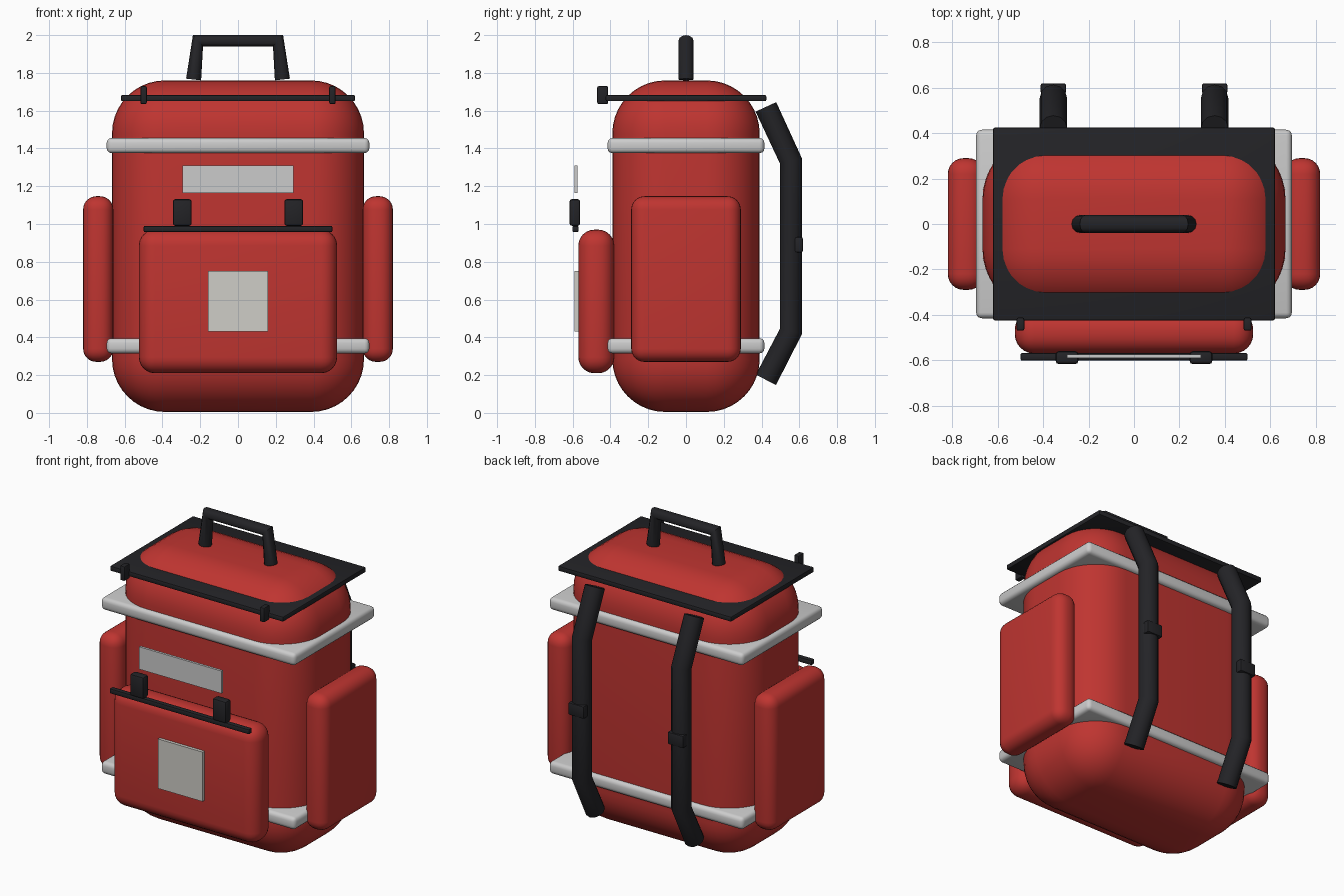
import bpy
import math

if "Cube" in bpy.data.objects:
    bpy.data.objects.remove(bpy.data.objects["Cube"])


def material(name, rgb):
    m = bpy.data.materials.new(name)
    m.diffuse_color = (*rgb, 1)
    m.use_nodes = True
    m.node_tree.nodes["Principled BSDF"].inputs["Base Color"].default_value = m.diffuse_color
    return m


RED = material("red_fabric", (0.52, 0.035, 0.03))
BLACK = material("black_webbing", (0.017, 0.017, 0.02))
SILVER = material("silver_trim", (0.52, 0.53, 0.54))
CREAM = material("pale_patch", (0.62, 0.61, 0.57))


def box(name, x, y, z, mat, radius=0.0, segments=3):
    """Rounded box from (min, max) ranges on each axis."""
    bpy.ops.mesh.primitive_cube_add(size=1, location=[sum(r) / 2 for r in (x, y, z)])
    ob = bpy.context.object
    ob.name = name
    ob.scale = [r[1] - r[0] for r in (x, y, z)]
    bpy.ops.object.transform_apply(location=False, rotation=False, scale=True)
    ob.data.materials.append(mat)
    if radius:
        bev = ob.modifiers.new("round", 'BEVEL')
        bev.width = radius
        bev.segments = segments
        bpy.ops.object.modifier_apply(modifier=bev.name)
        bpy.ops.object.shade_smooth_by_angle(angle=math.radians(35))
    return ob


def tube(name, points, radius, mat):
    """Round tube along a straight-segment path."""
    cu = bpy.data.curves.new(name, 'CURVE')
    cu.dimensions = '3D'
    cu.bevel_depth = radius
    cu.bevel_resolution = 4
    cu.use_fill_caps = True
    sp = cu.splines.new('POLY')
    sp.points.add(len(points) - 1)
    for p, co in zip(sp.points, points):
        p.co = (*co, 1)
    ob = bpy.data.objects.new(name, cu)
    bpy.context.collection.objects.link(ob)
    bpy.ops.object.select_all(action='DESELECT')
    ob.select_set(True)
    bpy.context.view_layer.objects.active = ob
    bpy.ops.object.convert(target='MESH')
    ob = bpy.context.object
    ob.name = name
    ob.data.materials.clear()
    ob.data.materials.append(mat)
    bpy.ops.object.shade_smooth_by_angle(angle=math.radians(35))
    return ob


def around(c, half):
    return (c - half, c + half)


# Main bag and trim bands
box("main_body", (-0.667, 0.667), (-0.39, 0.39), (0.005, 1.76), RED, 0.28, 10)
for name, z in (("upper_band", 1.415), ("lower_band", 0.355)):
    box(name, (-0.695, 0.695), (-0.415, 0.415), around(z, 0.04), SILVER, 0.025)

# Lid plate
box("lid_plate", (-0.62, 0.62), (-0.425, 0.425), (1.65, 1.683), BLACK, 0.008, 2)

# Front pocket with zip, label and patch
box("front_pocket", (-0.525, 0.525), (-0.57, -0.38), (0.21, 0.97), RED, 0.085, 6)
box("pocket_zip", (-0.5, 0.5), (-0.602, -0.568), (0.957, 0.99), BLACK, 0.008, 2)
box("front_label", (-0.295, 0.295), (-0.59, -0.574), (1.165, 1.31), SILVER)
box("pocket_patch", (-0.16, 0.16), (-0.59, -0.57), (0.43, 0.75), CREAM)

# Top carry handle
tube("carry_handle", [(-0.235, 0, 1.765), (-0.212, 0, 1.97),
                      (0.212, 0, 1.97), (0.235, 0, 1.765)], 0.04, BLACK)

# Paired parts on both sides
for side, s in (("left", -1), ("right", 1)):
    box(side + "_side_pocket", around(s * 0.74, 0.08), (-0.29, 0.29), (0.27, 1.147),
        RED, 0.07, 6)
    box(side + "_pocket_buckle", around(s * 0.295, 0.05), (-0.617, -0.56),
        (0.99, 1.132), BLACK, 0.014, 2)
    box(side + "_lid_buckle", around(s * 0.5, 0.017), (-0.47, -0.412),
        (1.635, 1.73), BLACK, 0.008, 2)
    x = s * 0.355
    tube(side + "_shoulder_strap", [(x, 0.423, 1.62), (x, 0.555, 1.335),
                                    (x, 0.555, 0.43), (x, 0.423, 0.175)], 0.06, BLACK)
    box(side + "_strap_clip", around(x, 0.056), (0.575, 0.619), (0.85, 0.93),
        BLACK, 0.008, 2)
